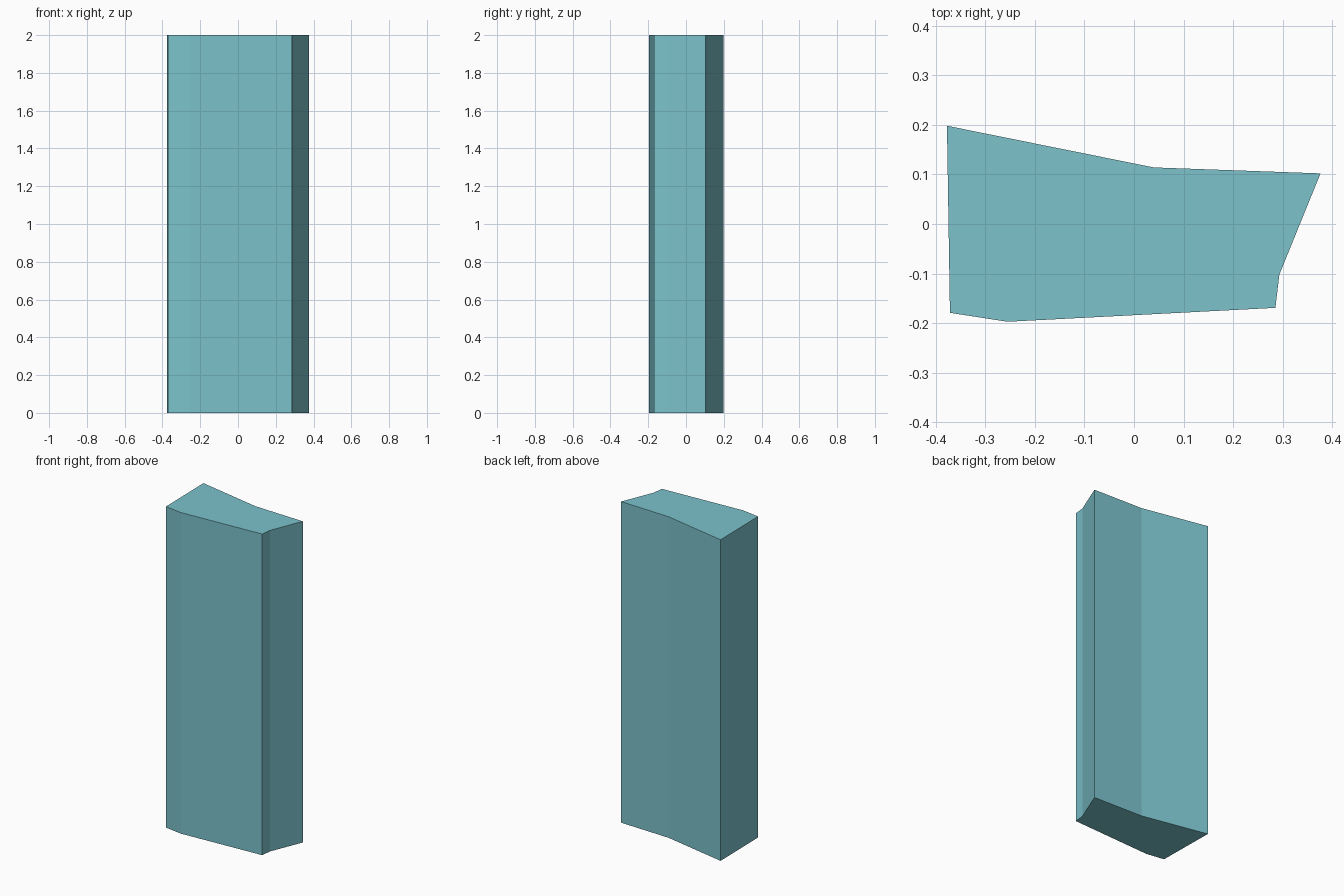
import bpy, bmesh

if "Cube" in bpy.data.objects:
    bpy.data.objects.remove(bpy.data.objects["Cube"])

# Irregular seven-sided outline, seen from above, counter-clockwise
OUTLINE = [(-0.377, 0.198), (-0.371, -0.179), (-0.255, -0.197),
           (0.285, -0.169), (0.293, -0.102), (0.376, 0.102), (0.04, 0.114)]
HEIGHT = 2.0

# Pillar: outline extruded straight up, capped at both ends
bm = bmesh.new()
base = bm.faces.new([bm.verts.new((x, y, 0)) for x, y in OUTLINE])
result = bmesh.ops.extrude_face_region(bm, geom=[base], use_keep_orig=True)
top_verts = [g for g in result["geom"] if isinstance(g, bmesh.types.BMVert)]
bmesh.ops.translate(bm, vec=(0, 0, HEIGHT), verts=top_verts)
bmesh.ops.recalc_face_normals(bm, faces=bm.faces)

mesh = bpy.data.meshes.new("stone_pillar")
bm.to_mesh(mesh)
bm.free()
pillar = bpy.data.objects.new("stone_pillar", mesh)
bpy.context.collection.objects.link(pillar)

# Teal surface
teal = bpy.data.materials.new("teal")
teal.diffuse_color = (0.2, 0.54, 0.6, 1)
teal.use_nodes = True
teal.node_tree.nodes["Principled BSDF"].inputs["Base Color"].default_value = teal.diffuse_color
mesh.materials.append(teal)
